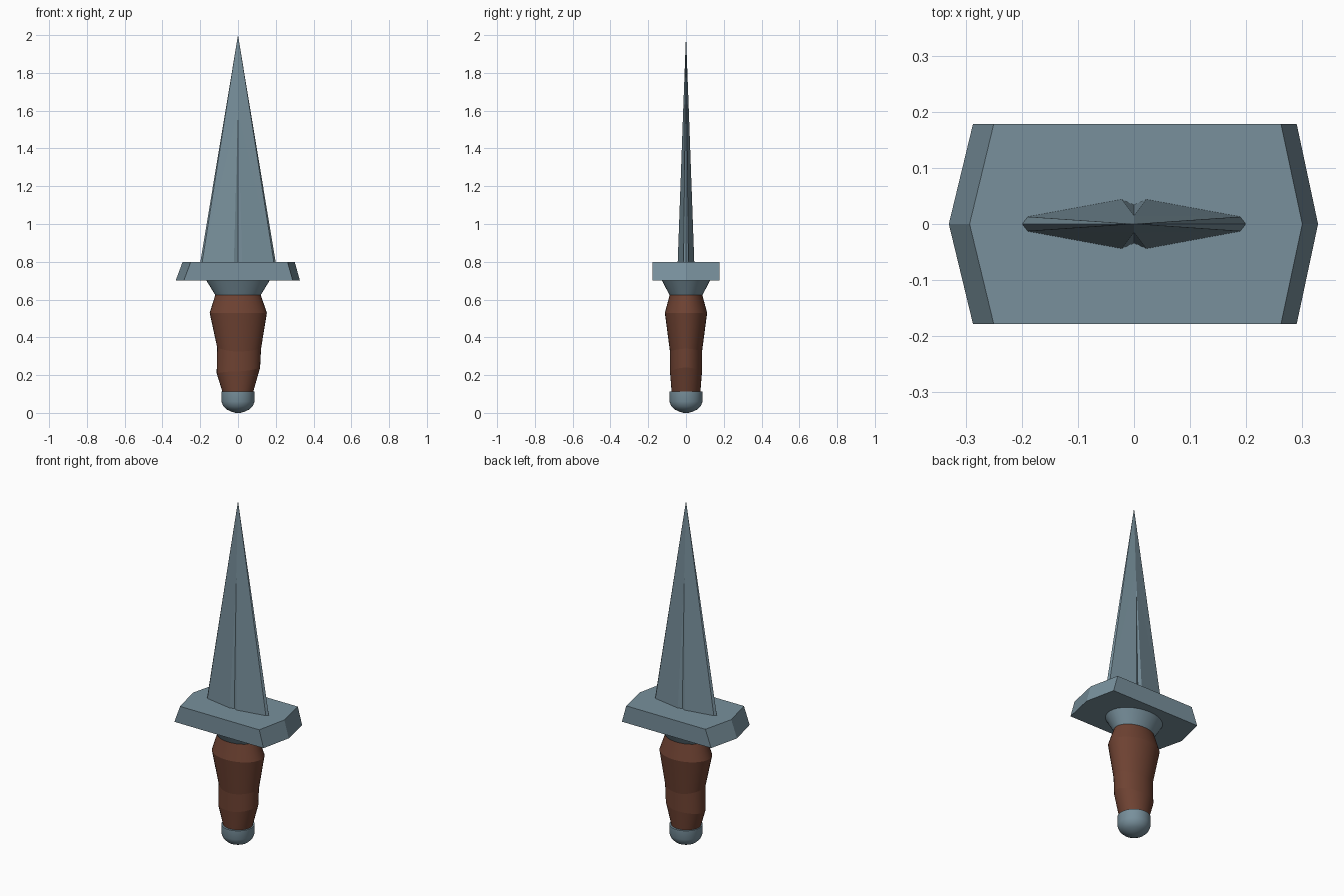
import bpy, bmesh
from math import cos, sin, pi

if "Cube" in bpy.data.objects:
    bpy.data.objects.remove(bpy.data.objects["Cube"])


def material(name, rgb):
    m = bpy.data.materials.new(name)
    m.diffuse_color = (*rgb, 1)
    m.use_nodes = True
    m.node_tree.nodes["Principled BSDF"].inputs["Base Color"].default_value = m.diffuse_color
    return m


steel = material("blue grey steel", (0.188, 0.279, 0.332))
leather = material("brown leather", (0.156, 0.0545, 0.032))


def finish(name, bm, mat):
    bmesh.ops.recalc_face_normals(bm, faces=bm.faces)
    me = bpy.data.meshes.new(name)
    bm.to_mesh(me)
    bm.free()
    me.materials.append(mat)
    ob = bpy.data.objects.new(name, me)
    bpy.context.collection.objects.link(ob)
    return ob


def lathe(name, rings, mat, sharp=True, n=32):
    """Oval rings: (z, left x, right x, y radius, z shift left, z shift right)."""
    bm = bmesh.new()
    loops = []
    for z, xl, xr, ry, dl, dr in rings:
        loop = []
        for i in range(n):
            c, s = cos(2 * pi * i / n), sin(2 * pi * i / n)
            x = c * (xr if c > 0 else -xl)
            loop.append(bm.verts.new((x, s * ry, z + c * c * (dr if c > 0 else dl))))
        loops.append(loop)
    for a, b in zip(loops, loops[1:]):
        for i in range(n):
            j = (i + 1) % n
            bm.faces.new((a[i], a[j], b[j], b[i])).smooth = True
    caps = [bm.faces.new(loops[0]), bm.faces.new(loops[-1])]
    caps[0].smooth = not sharp
    # crisp creases between the bands
    for k, loop in enumerate(loops):
        if sharp or k == len(loops) - 1:
            for i in range(n):
                bm.edges.get((loop[i], loop[(i + 1) % n])).smooth = False
    return finish(name, bm, mat)


# Pommel: rounded bottom, flat top
lathe("pommel", [(z, -r, r, r, 0, 0) for z, r in
      [(0, 0.012), (0.006, 0.035), (0.018, 0.06), (0.035, 0.078),
       (0.06, 0.088), (0.112, 0.088)]], steel, sharp=False)

# Grip: oval bands with slightly uneven creases
lathe("grip", [(0.11, -0.082, 0.08, 0.076, 0, 0),
               (0.22, -0.113, 0.117, 0.085, -0.01, 0.02),
               (0.325, -0.11, 0.122, 0.085, 0.02, 0.015),
               (0.53, -0.15, 0.153, 0.112, 0, 0),
               (0.625, -0.12, 0.12, 0.086, 0, 0)], leather)

# Collar flaring up to the guard
lathe("collar", [(0.62, -0.118, 0.118, 0.085, 0, 0),
                 (0.705, -0.17, 0.17, 0.13, 0, 0)], steel)

# Guard: six-sided plate, narrower on top
bm = bmesh.new()
lv = []
for z, l, lc, r, rc in [(0.7, -0.287, -0.33, 0.29, 0.328),
                        (0.8, -0.25, -0.293, 0.262, 0.3)]:
    lv.append([bm.verts.new((x, y, z)) for x, y in
               [(l, -0.178), (r, -0.178), (rc, 0), (r, 0.178), (l, 0.178), (lc, 0)]])
    bm.faces.new(lv[-1])
for i in range(6):
    j = (i + 1) % 6
    bm.faces.new((lv[0][i], lv[0][j], lv[1][j], lv[1][i]))
finish("guard", bm, steel)

# Blade: tapered, bevelled edges, shallow groove running out on each side
bm = bmesh.new()
tip = bm.verts.new((0, 0, 2.0))
for sx in (-1, 1):
    for sy in (-1, 1):
        edge, bevel, ridge, notch, end = [
            bm.verts.new((sx * x, sy * y, z)) for x, y, z in
            [(0.2, 0, 0.795), (0.19, 0.013, 0.795), (0.022, 0.044, 0.795),
             (0, 0.034, 0.795), (0, 0.015, 1.6)]]
        centre = bm.verts.new((0, 0, 0.795))
        for f in [(edge, bevel, tip), (bevel, ridge, end), (bevel, end, tip),
                  (ridge, notch, end), (centre, edge, bevel),
                  (centre, bevel, ridge), (centre, ridge, notch)]:
            bm.faces.new(f)
bmesh.ops.remove_doubles(bm, verts=bm.verts, dist=0.0001)
finish("blade", bm, steel)
